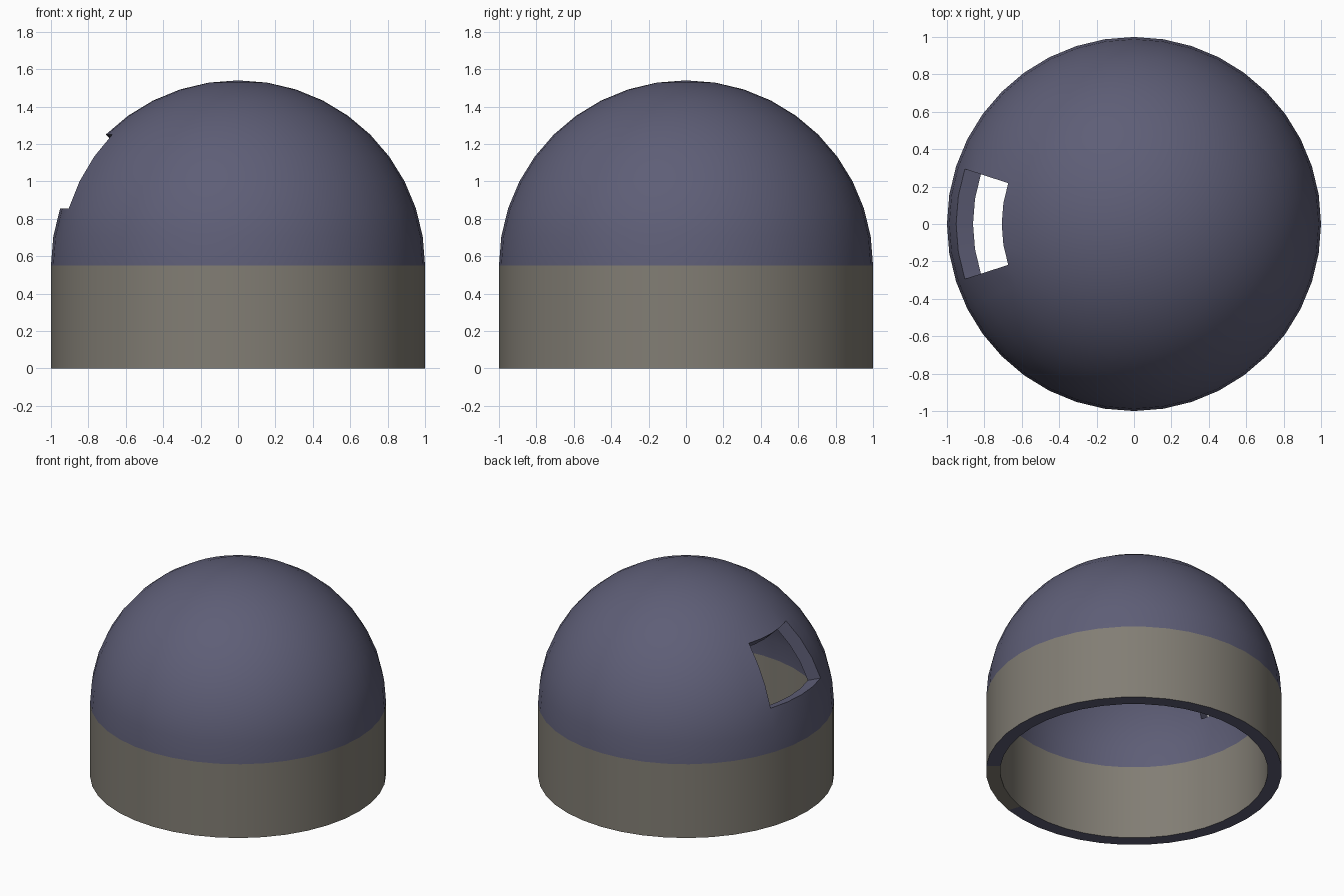
import bpy, bmesh, math

if "Cube" in bpy.data.objects:
    bpy.data.objects.remove(bpy.data.objects["Cube"])

SEG = 40                 # sides around
STEP = 2 * math.pi / SEG
WALL_Z = 0.55            # top of the wall, base of the dome
R_OUT, R_IN = 1.0, 0.905
HEIGHT = 0.99            # dome rise relative to its radius


def material(name, rgb):
    m = bpy.data.materials.new(name)
    m.diffuse_color = (*rgb, 1)
    m.use_nodes = True
    m.node_tree.nodes["Principled BSDF"].inputs["Base Color"].default_value = m.diffuse_color
    return m


slate = material("slate purple", (0.112, 0.112, 0.183))
stone = material("warm grey", (0.223, 0.207, 0.175))


def finish(name, bm, mats):
    bmesh.ops.remove_doubles(bm, verts=bm.verts[:], dist=1e-5)
    me = bpy.data.meshes.new(name)
    bm.to_mesh(me)
    bm.free()
    for m in mats:
        me.materials.append(m)
    ob = bpy.data.objects.new(name, me)
    bpy.context.collection.objects.link(ob)
    bpy.ops.object.select_all(action='DESELECT')
    ob.select_set(True)
    bpy.context.view_layer.objects.active = ob
    bpy.ops.object.shade_smooth_by_angle(angle=math.radians(30))
    return ob


def quad(bm, pts, mat=0):
    f = bm.faces.new([bm.verts.new(p) for p in pts])
    f.material_index = mat


# Dome: outer and inner skins with a window four segments wide, three rings tall
RINGS = 10
W_SEG = range(18, 22)
W_RING = range(2, 5)


def dome_pt(r, i, j):
    e, a = j * STEP, i * STEP
    return (r * math.cos(e) * math.cos(a), r * math.cos(e) * math.sin(a),
            WALL_Z + r * HEIGHT * math.sin(e))


bm = bmesh.new()
for i in range(SEG):
    for j in range(RINGS):
        if i in W_SEG and j in W_RING:
            continue
        corners = [(i, j), (i + 1, j), (i + 1, j + 1), (i, j + 1)]
        if j == RINGS - 1:
            corners.pop()
        quad(bm, [dome_pt(R_OUT, *c) for c in corners])
        quad(bm, [dome_pt(R_IN, *c) for c in reversed(corners)])


# Window reveals: sill, lintel and both jambs
def reveal(a, b):
    quad(bm, [dome_pt(R_OUT, *a), dome_pt(R_OUT, *b),
              dome_pt(R_IN, *b), dome_pt(R_IN, *a)])


for i in W_SEG:
    reveal((i, 2), (i + 1, 2))
    reveal((i + 1, 5), (i, 5))
for j in W_RING:
    reveal((18, j + 1), (18, j))
    reveal((22, j), (22, j + 1))
finish("dome_roof", bm, [slate])

# Wall: hollow cylinder, dark underside except below the flush door panel
DOOR_SEG = range(32, 36)


def wall_pt(r, i, z):
    return (r * math.cos(i * STEP), r * math.sin(i * STEP), z)


bm = bmesh.new()
for i in range(SEG):
    k = i + 1
    quad(bm, [wall_pt(R_OUT, i, 0), wall_pt(R_OUT, k, 0),
              wall_pt(R_OUT, k, WALL_Z), wall_pt(R_OUT, i, WALL_Z)])
    quad(bm, [wall_pt(R_IN, k, 0), wall_pt(R_IN, i, 0),
              wall_pt(R_IN, i, WALL_Z), wall_pt(R_IN, k, WALL_Z)])
    quad(bm, [wall_pt(R_OUT, k, 0), wall_pt(R_OUT, i, 0),
              wall_pt(R_IN, i, 0), wall_pt(R_IN, k, 0)],
         0 if i in DOOR_SEG else 1)
finish("round_wall", bm, [stone, slate])
